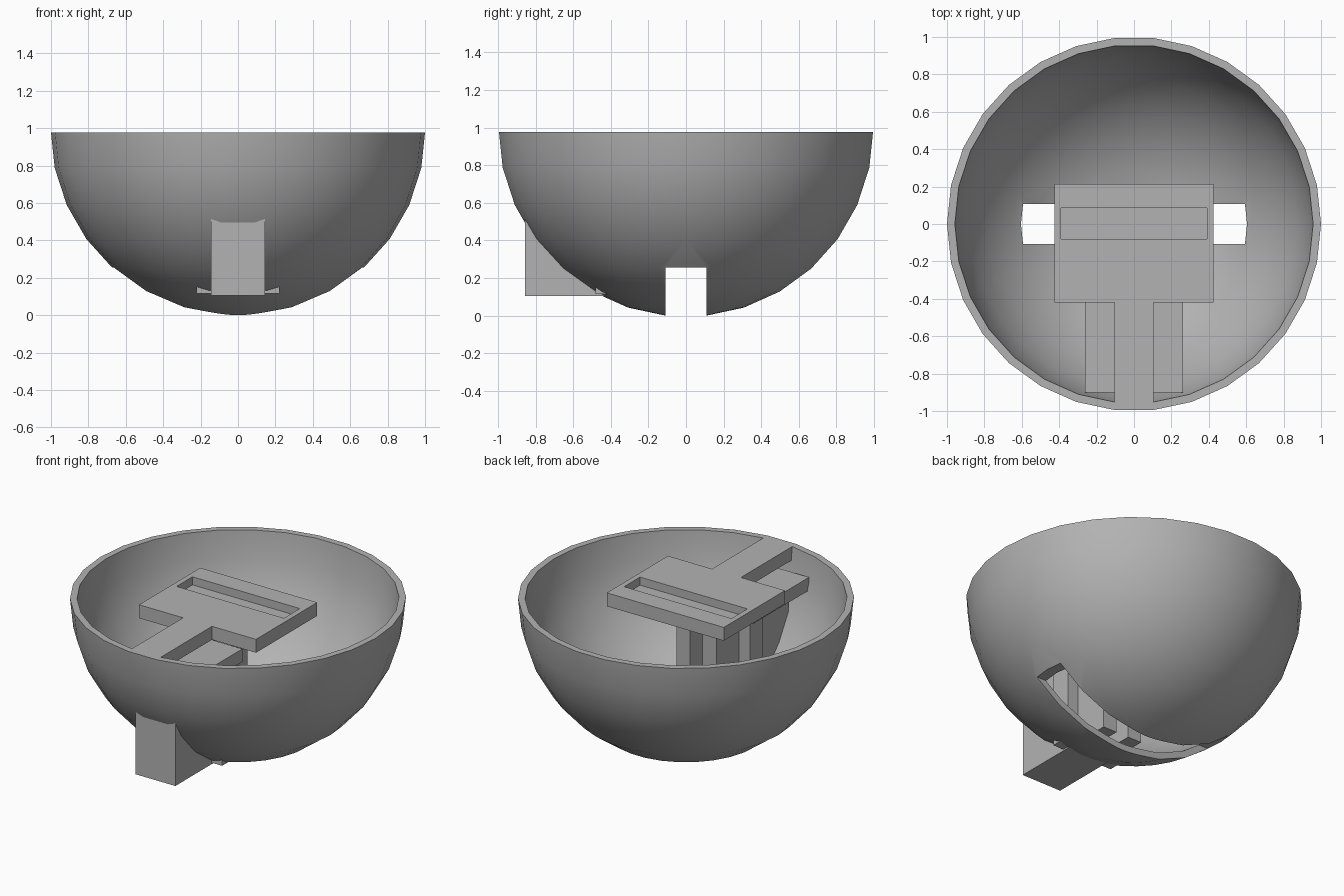
import bpy, bmesh
from math import sin, cos, radians, pi

if "Cube" in bpy.data.objects:
    bpy.data.objects.remove(bpy.data.objects["Cube"], do_unlink=True)

RIM = 0.976      # height of the open rim
CENTRE = 0.996   # height of the sphere centre
SIDES = 30

grey = bpy.data.materials.new("plain_grey")
grey.use_nodes = True
colour = (0.45, 0.45, 0.45, 1)
grey.diffuse_color = colour
grey.node_tree.nodes["Principled BSDF"].inputs["Base Color"].default_value = colour


def finish(name, bm):
    bmesh.ops.recalc_face_normals(bm, faces=bm.faces)
    mesh = bpy.data.meshes.new(name)
    bm.to_mesh(mesh)
    bm.free()
    mesh.materials.append(grey)
    obj = bpy.data.objects.new(name, mesh)
    bpy.context.collection.objects.link(obj)
    return obj


def prism(name, outline, z0, z1):
    """Extrude a flat outline from z0 up to z1."""
    bm = bmesh.new()
    face = bm.faces.new([bm.verts.new((x, y, z0)) for x, y in outline])
    top = bmesh.ops.extrude_face_region(bm, geom=[face])["geom"]
    verts = [v for v in top if isinstance(v, bmesh.types.BMVert)]
    bmesh.ops.translate(bm, verts=verts, vec=(0, 0, z1 - z0))
    return finish(name, bm)


def box(name, x0, x1, y0, y1, z0, z1):
    return prism(name, [(x0, y0), (x1, y0), (x1, y1), (x0, y1)], z0, z1)


def mirrored(half):
    """Complete a half outline across x = 0."""
    return half + [(-x, y) for x, y in reversed(half)]


def select_only(obj):
    bpy.ops.object.select_all(action="DESELECT")
    obj.select_set(True)
    bpy.context.view_layer.objects.active = obj


def cut(obj, cutter):
    mod = obj.modifiers.new("cut", "BOOLEAN")
    mod.operation = "DIFFERENCE"
    mod.solver = "EXACT"
    mod.object = cutter
    select_only(obj)
    bpy.ops.object.modifier_apply(modifier=mod.name)
    bpy.data.objects.remove(cutter, do_unlink=True)


def half_sphere_profile(radius):
    """Faceted quarter arc from the bottom up to the rim."""
    step = 360 / SIDES
    pts = [(radius * sin(radians(a)), CENTRE - radius * cos(radians(a)))
           for a in [step * (i + 0.5) for i in range(8)]]
    (r0, z0), (r1, z1) = pts[-2:]
    t = (RIM - z0) / (z1 - z0)
    pts[-1] = (r0 + t * (r1 - r0), RIM)
    return [(0, pts[0][1])] + pts


# Bowl: a revolved wall with an open slot across the bottom
bm = bmesh.new()
profile = half_sphere_profile(1.002) + half_sphere_profile(0.96)[::-1]
verts = [bm.verts.new((r, 0, z)) for r, z in profile]
edges = [bm.edges.new(pair) for pair in zip(verts, verts[1:])]
bmesh.ops.spin(bm, geom=verts + edges, cent=(0, 0, 0), axis=(0, 0, 1),
               angle=2 * pi, steps=SIDES, use_merge=False)
bmesh.ops.remove_doubles(bm, verts=bm.verts, dist=0.0005)
bowl = finish("bowl", bm)
cut(bowl, box("slot_cutter", -1.2, 1.2, -0.108, 0.108, -0.5, 0.255))
select_only(bowl)
bpy.ops.object.shade_smooth_by_angle(angle=radians(30))

# Top plate with a stem reaching the wall and a shallow pocket
tee = mirrored([(0.105, -0.97), (0.105, -0.42), (0.425, -0.42), (0.425, 0.215)])
plate = prism("top_plate", tee, RIM - 0.088, RIM)
cut(plate, box("pocket_cutter", -0.39, 0.39, -0.08, 0.085, RIM - 0.053, RIM + 0.1))

# Upright housing passing through the front wall, grooved at the back
housing = mirrored([(0.145, -0.857), (0.145, -0.108), (0.045, -0.108), (0.045, -0.36)])
prism("housing", housing, 0.105, 0.82)

# Side posts and the shelf they carry
for side, s in (("left", 1), ("right", -1)):
    x0, x1 = sorted((s * 0.14, s * 0.222))
    box(side + "_post", x0, x1, -0.482, -0.345, 0.115, 0.76)
box("shelf", -0.262, 0.262, -0.902, -0.33, 0.75, 0.835)
